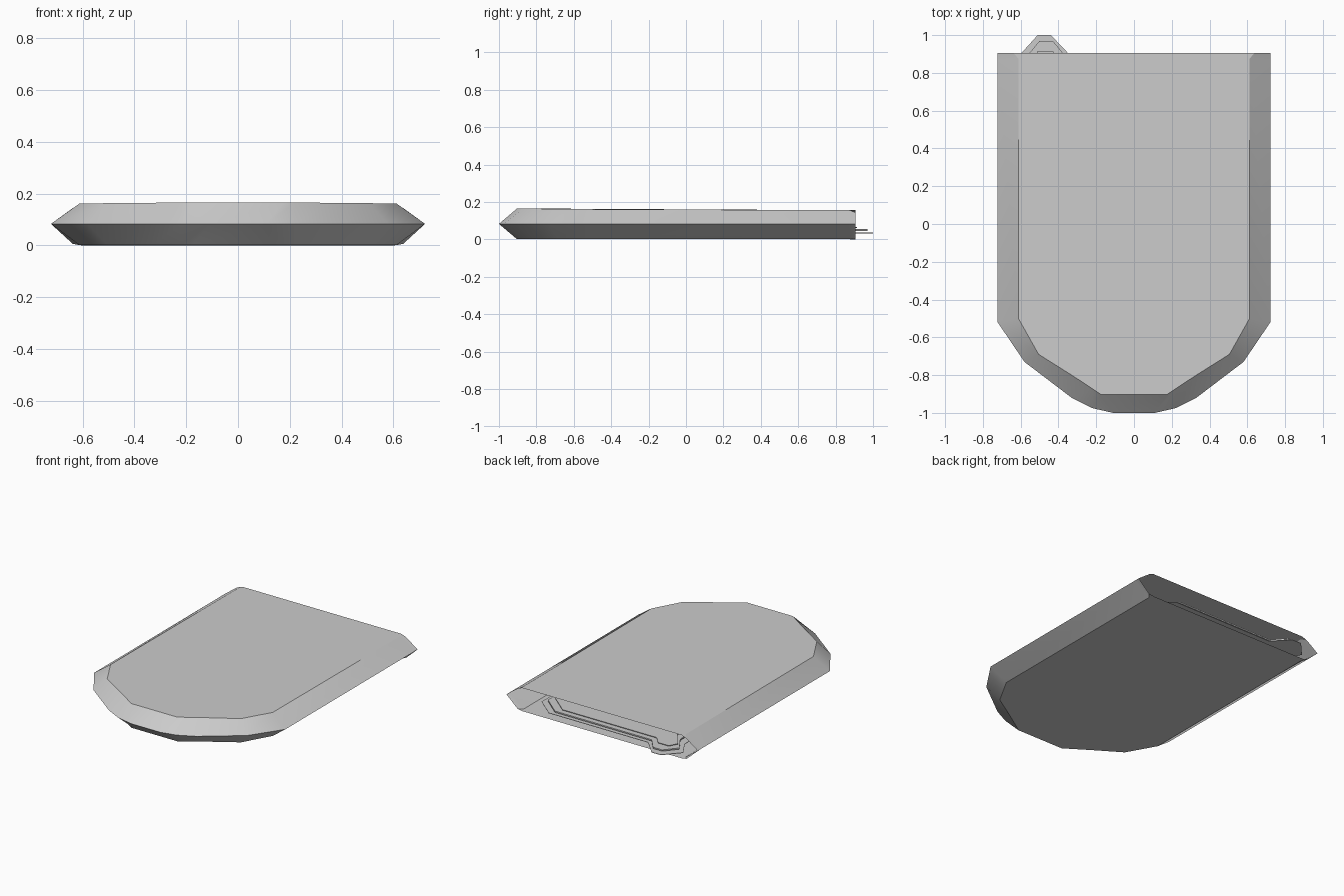
import bpy, bmesh

if "Cube" in bpy.data.objects:
    bpy.data.objects.remove(bpy.data.objects["Cube"])

# half outlines (right side), running from the open back to the rounded front
RIM = [(.722, .905), (.722, .87), (.722, -.52), (.58, -.73), (.33, -.92), (.22, -.975), (.11, -1)]
PANEL = [(.638, .905), (.612, .875), (.612, -.5), (.505, -.69), (.33, -.80), (.22, -.872), (.175, -.903)]


def mirrored(half):
    return half + [(-x, y) for x, y in reversed(half)]


def finish(bm, name):
    me = bpy.data.meshes.new(name)
    bm.to_mesh(me)
    bm.free()
    ob = bpy.data.objects.new(name, me)
    bpy.context.collection.objects.link(ob)
    return ob


def top_z(x, y):
    # the upper panel droops slightly towards the sides and the opening
    z = .167 - .004 * abs(x) / .6 - .007 * (y + .9) / 1.8
    return z - .012 if y > .9 else z


# pouch shell: two panels with sloping sides meeting at the rim, open at the back
bm = bmesh.new()
rim = [bm.verts.new((x, y, .083)) for x, y in mirrored(RIM)]
top = [bm.verts.new((x, y, top_z(x, y))) for x, y in mirrored(PANEL)]
low = [bm.verts.new((x, y, .167 - .001 - .165 if y < .9 else .006)) for x, y in mirrored(PANEL)]
for i in range(len(rim) - 1):
    bm.faces.new((rim[i + 1], rim[i], top[i], top[i + 1]))
    bm.faces.new((rim[i], rim[i + 1], low[i + 1], low[i]))
for ring, flip, mid in ((top, False, .158), (low, True, 0)):
    lip = [bm.verts.new((x, .905, mid)) for x in (-.6, .6)]
    loop = ring + lip
    bm.faces.new(list(reversed(loop)) if not flip else loop)
bmesh.ops.recalc_face_normals(bm, faces=bm.faces)
shell = finish(bm, "pouch_shell")
bpy.context.view_layer.objects.active = shell
shell.select_set(True)
bpy.ops.object.shade_smooth_by_angle()


# sheets inside the pouch, each with a trapezoid index tab at the opening
def sheet(name, w, back, tab, z, thick):
    pts = [(w, back - .11), (w - .13, back)] + tab
    pts += [(-w, back - .11), (-w, -.5), (-w + .1, -.67), (-.17, -.84),
            (.17, -.84), (w - .1, -.67), (w, -.5)]
    bm = bmesh.new()
    face = bm.faces.new([bm.verts.new((x, y, z)) for x, y in pts])
    out = bmesh.ops.extrude_face_region(bm, geom=[face])["geom"]
    bmesh.ops.translate(bm, vec=(0, 0, thick),
                        verts=[v for v in out if isinstance(v, bmesh.types.BMVert)])
    bmesh.ops.recalc_face_normals(bm, faces=bm.faces)
    finish(bm, name)


sheet("lower_sheet", .54, .895, [(-.34, .895), (-.44, 1), (-.51, 1), (-.605, .895)], .033, .003)
sheet("middle_sheet", .50, .885, [(-.36, .885), (-.43, .97), (-.50, .97), (-.57, .885)], .046, .009)
sheet("upper_sheet", .46, .86, [(-.38, .86), (-.43, .915), (-.51, .915), (-.54, .86)], .062, .004)
